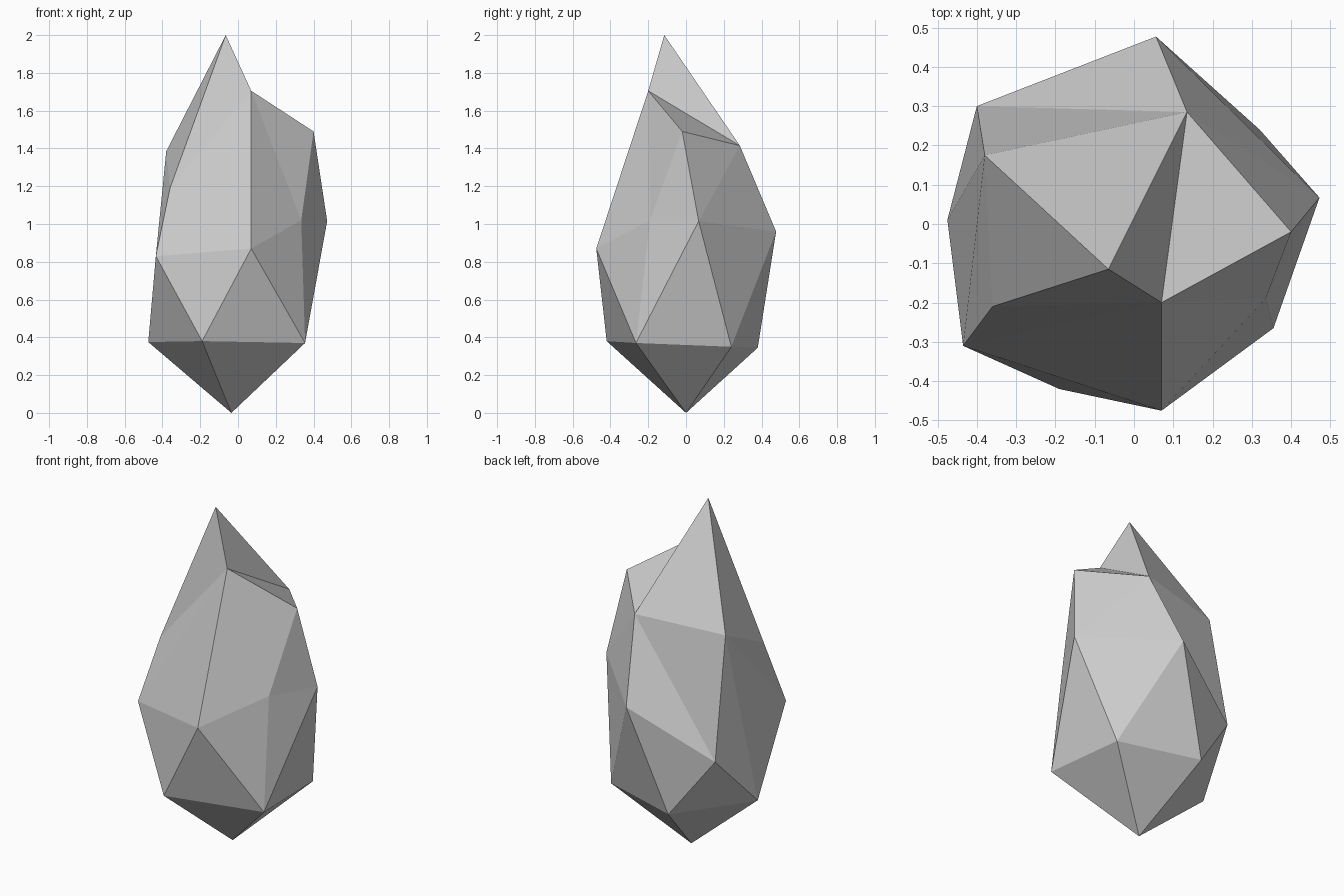
import bpy, bmesh

if "Cube" in bpy.data.objects:
    bpy.data.objects.remove(bpy.data.objects["Cube"])

# Crystal corners: tip, shoulder ring A-E, waist ring F-K, lower ring a-e, foot o
corners = {
    "T": (-0.065, -0.115, 2.0),
    "A": (0.07, -0.20, 1.705), "B": (0.40, -0.02, 1.49), "C": (0.135, 0.285, 1.415),
    "D": (-0.38, 0.175, 1.385), "E": (-0.36, -0.21, 1.19),
    "F": (-0.435, -0.31, 0.83), "G": (0.07, -0.475, 0.87), "H": (0.335, -0.19, 1.02),
    "I": (0.472, 0.067, 1.015), "J": (0.056, 0.477, 0.96), "K": (-0.40, 0.30, 0.69),
    "a": (-0.475, 0.01, 0.375), "b": (-0.19, -0.42, 0.38), "c": (0.355, -0.265, 0.37),
    "d": (0.32, 0.24, 0.35), "e": (-0.15, 0.38, 0.345),
    "o": (-0.035, 0.0, 0.0),
}

# Triangle strips: every three neighbouring letters make one facet, repeats turn the strip
strips = [
    "aoboaobocodoeoa",   # foot (handled as a fan below)
    "aFbGcHcIdJeKa",     # lower ring to waist
    "KaDFEA",            # left side
    "FAGAHBICJCKD",      # waist to shoulder
    "CDTETACB",          # tip and notch
]

bm = bmesh.new()
v = {name: bm.verts.new(co) for name, co in corners.items()}

# Foot fan
ring = "abcde"
for i in range(5):
    bm.faces.new((v["o"], v[ring[(i + 1) % 5]], v[ring[i]]))

# Facets
for strip in strips[1:]:
    for tri in zip(strip, strip[1:], strip[2:]):
        if len(set(tri)) == 3:
            bm.faces.new([v[n] for n in tri])

bmesh.ops.recalc_face_normals(bm, faces=bm.faces)
mesh = bpy.data.meshes.new("crystal_rock")
bm.to_mesh(mesh)
bm.free()
bpy.context.collection.objects.link(bpy.data.objects.new("crystal_rock", mesh))
